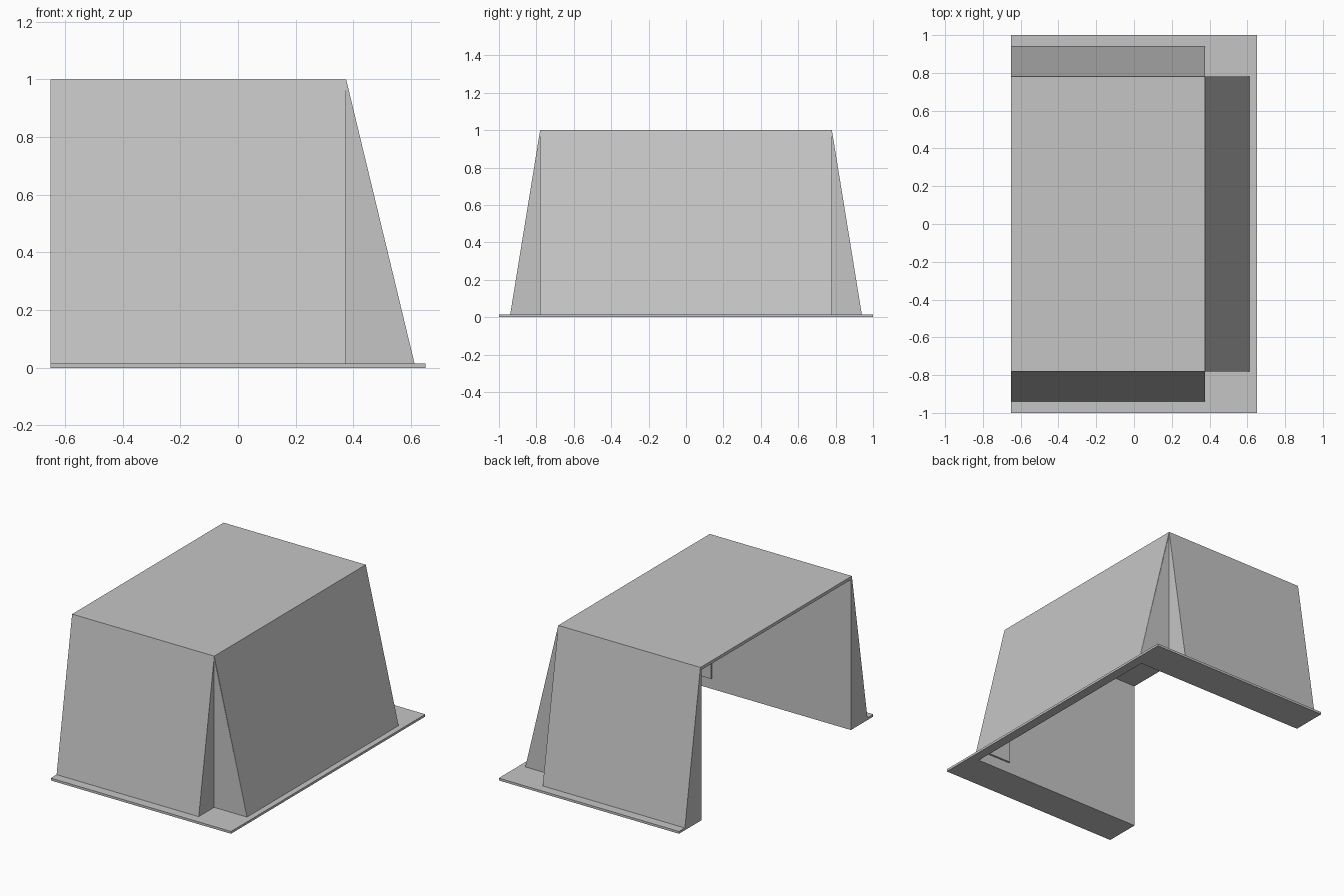
import bpy

old = bpy.data.objects.get("Cube")
if old:
    bpy.data.objects.remove(old, do_unlink=True)

# One plain grey for everything
grey = bpy.data.materials.new("plain grey")
grey.use_nodes = True
colour = (0.56, 0.56, 0.56, 1)
grey.diffuse_color = colour
grey.node_tree.nodes["Principled BSDF"].inputs["Base Color"].default_value = colour

X_OPEN, X_END = -0.65, 0.65      # open end and closed end
X_TOP, X_FOOT = 0.375, 0.612     # end wall at the roof and at the flange
Y_TOP, Y_FOOT = 0.78, 0.94       # side walls at the roof and at the flange
Y_IN = 0.77                      # inner face of the side walls
FLANGE, ROOF = 0.015, 0.98       # flange top, roof underside


def prism(name, profile, start, end, place):
    """Extrude a closed 2D profile; place(u, v, depth) maps it into space."""
    n = len(profile)
    verts = [place(u, v, d) for d in (start, end) for u, v in profile]
    faces = [tuple(range(n)), tuple(range(2 * n - 1, n - 1, -1))]
    faces += [(i, i + n, (i + 1) % n + n, (i + 1) % n) for i in range(n)]
    mesh = bpy.data.meshes.new(name)
    mesh.from_pydata(verts, [], faces)
    mesh.materials.append(grey)
    obj = bpy.data.objects.new(name, mesh)
    bpy.context.collection.objects.link(obj)
    # Consistent outward normals
    bpy.context.view_layer.objects.active = obj
    bpy.ops.object.mode_set(mode="EDIT")
    bpy.ops.mesh.select_all(action="SELECT")
    bpy.ops.mesh.normals_make_consistent(inside=False)
    bpy.ops.object.mode_set(mode="OBJECT")
    return obj


def plan(x, y, d):
    return (x, y, d)


def along_y(x, z, d):
    return (x, d, z)


# U-shaped base flange, open on one end
x_in = 0.588
prism("base_flange",
      [(X_OPEN, -1), (X_END, -1), (X_END, 1), (X_OPEN, 1),
       (X_OPEN, Y_IN), (x_in, Y_IN), (x_in, -Y_IN), (X_OPEN, -Y_IN)],
      0, FLANGE, plan)

# Flat roof slab
prism("roof", [(X_OPEN, ROOF), (X_TOP, ROOF), (X_TOP, 1), (X_OPEN, 1)],
      -Y_TOP, Y_TOP, along_y)

# Sloping end wall, hollow behind
prism("end_wall",
      [(X_TOP, 1), (X_FOOT, FLANGE), (x_in, FLANGE), (X_TOP - 0.02, ROOF)],
      -Y_TOP, Y_TOP, along_y)

for side, label in ((-1, "front"), (1, "back")):
    # Wedge-shaped side wall with a vertical inner face
    prism(label + "_wall",
          [(Y_IN, FLANGE), (Y_FOOT, FLANGE), (Y_TOP, 1), (Y_IN, 1 - 0.001)],
          X_OPEN, X_TOP, lambda y, z, d, s=side: (d, s * y, z))
    # Triangular cheek closing the end of the sloping wall
    prism(label + "_cheek",
          [(X_TOP - 0.01, FLANGE), (X_FOOT - 0.001, FLANGE), (X_TOP, ROOF)],
          side * Y_IN, side * (Y_TOP + 0.001), along_y)
    # Inner stiffener plate raised above the flange
    prism(label + "_stiffener",
          [(0.35, 0.07), (0.59, 0.07), (X_TOP - 0.01, ROOF), (0.35, ROOF)],
          side * (Y_IN - 0.012), side * Y_IN, along_y)
